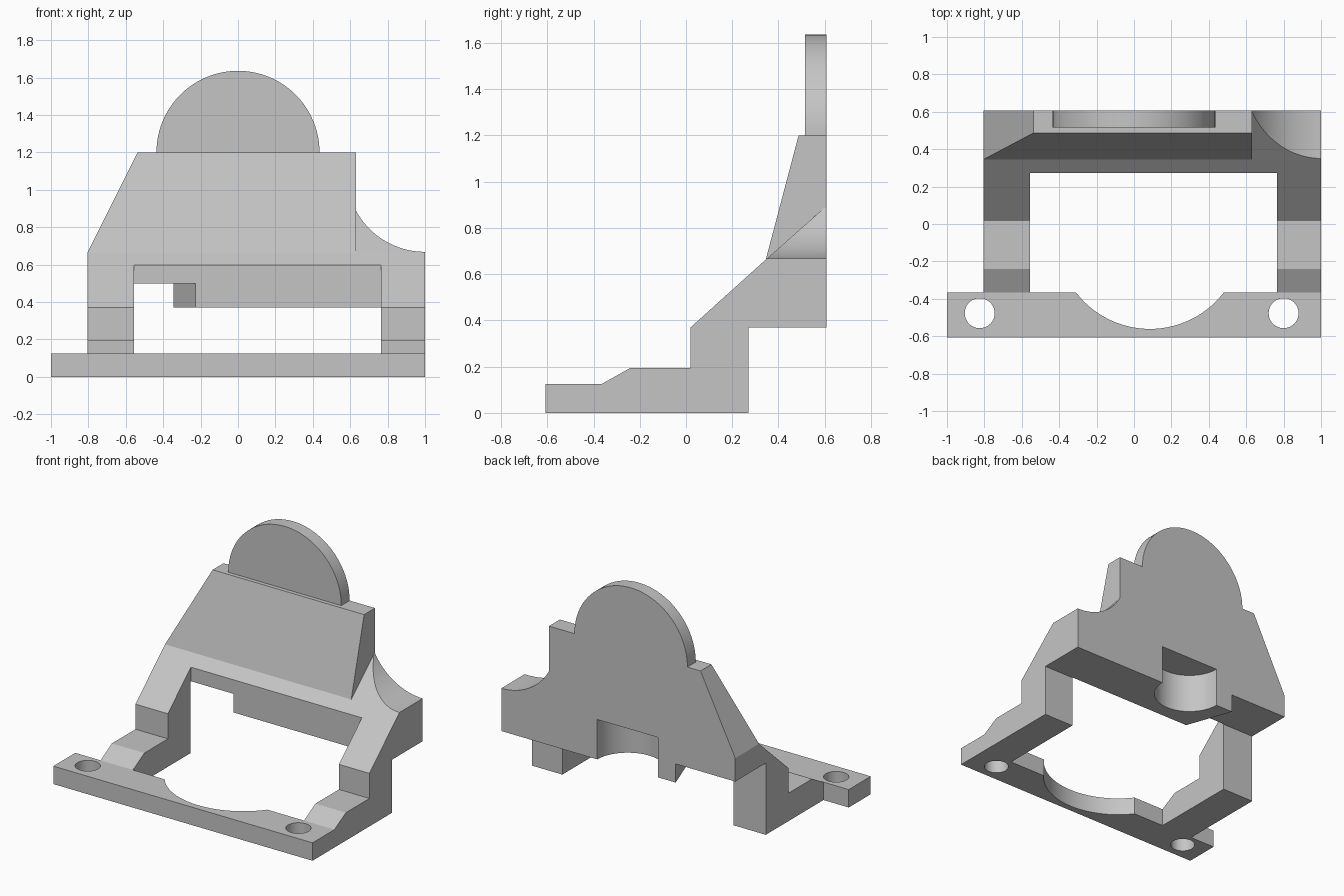
import bpy
import bmesh
from math import cos, sin, pi, radians
from mathutils import Vector

cube = bpy.data.objects.get("Cube")
if cube:
    bpy.data.objects.remove(cube)

grey = bpy.data.materials.new("plain_grey")
grey.use_nodes = True
COLOUR = (0.56, 0.56, 0.56, 1)
grey.diffuse_color = COLOUR
grey.node_tree.nodes["Principled BSDF"].inputs["Base Color"].default_value = COLOUR


def prism(name, points, axis, start, end):
    """Extrude a flat outline along an axis; points use the other two axes in order."""
    def place(a, b):
        return {"x": (start, a, b), "y": (a, start, b), "z": (a, b, start)}[axis]
    bm = bmesh.new()
    face = bm.faces.new([bm.verts.new(place(a, b)) for a, b in points])
    grown = bmesh.ops.extrude_face_region(bm, geom=[face])["geom"]
    shift = Vector([end - start if axis == k else 0 for k in "xyz"])
    bmesh.ops.translate(bm, vec=shift,
                        verts=[v for v in grown if isinstance(v, bmesh.types.BMVert)])
    bmesh.ops.recalc_face_normals(bm, faces=bm.faces)
    mesh = bpy.data.meshes.new(name)
    bm.to_mesh(mesh)
    bm.free()
    mesh.materials.append(grey)
    obj = bpy.data.objects.new(name, mesh)
    bpy.context.collection.objects.link(obj)
    return obj


def arc(cx, cy, r, a0, a1, steps):
    angles = [radians(a0 + (a1 - a0) * i / steps) for i in range(steps + 1)]
    return [(cx + r * cos(a), cy + r * sin(a)) for a in angles]


def disc(cx, cy, r, steps=48):
    return arc(cx, cy, r, 0, 360, steps)[:-1]


def box(x0, x1, y0, y1):
    return [(x0, y0), (x1, y0), (x1, y1), (x0, y1)]


def cut(obj, cutter, operation="DIFFERENCE"):
    mod = obj.modifiers.new(cutter.name, "BOOLEAN")
    mod.operation = operation
    mod.solver = "EXACT"
    mod.object = cutter
    cutter.hide_render = True
    cutter.hide_viewport = True


def finish(obj):
    """Bake the cuts, remove the cutters and smooth only the round walls."""
    cutters = [m.object for m in obj.modifiers]
    graph = bpy.context.evaluated_depsgraph_get()
    obj.data = bpy.data.meshes.new_from_object(obj.evaluated_get(graph))
    obj.modifiers.clear()
    for c in cutters:
        bpy.data.objects.remove(c)
    bpy.ops.object.select_all(action="DESELECT")
    obj.select_set(True)
    bpy.context.view_layer.objects.active = obj
    bpy.ops.object.shade_smooth_by_angle(angle=radians(20))


LEFT, RIGHT, BACK = -0.805, 1.0, 0.607
WALL, SHOULDER, TOP = 0.27, 0.663, 1.2

# Front foot plate with a round scallop and two screw holes
plate = prism("foot_plate", box(-1, 1, -0.607, -0.365), "z", 0, 0.125)
cut(plate, prism("scallop_cutter", disc(0.085, -0.063, 0.498, 96), "z", -0.1, 0.3))
for i, hole_x in enumerate((-0.825, 0.8)):
    cut(plate, prism(f"hole_cutter_{i}", disc(hole_x, -0.477, 0.08), "z", -0.1, 0.3))
finish(plate)

# Stepped legs and cross beam, opened in the middle
side = [(-0.365, 0), (-0.365, 0.125), (-0.24, 0.195), (0.02, 0.195), (0.02, 0.37),
        (0.345, SHOULDER), (BACK, SHOULDER), (BACK, 0.37), (WALL, 0.37), (WALL, 0)]
frame = prism("leg_frame", side, "x", LEFT, RIGHT)
cut(frame, prism("window_cutter", box(-0.555, 0.765, -0.7, WALL + 0.003), "z", -0.1, 0.9))
# Slanted clearance under the beam
notch = [(-0.225, WALL), (-0.35, 0.62), (-0.9, 0.62), (-0.9, WALL)]
cut(frame, prism("notch_cutter", notch, "z", 0.3, 0.5))
# Round pocket in the back
cut(frame, prism("pocket_cutter", disc(0.025, BACK, 0.235), "z", 0.3, 0.648))
finish(frame)

# Leaning back panel with one raked side
panel_side = [(0.345, SHOULDER), (0.487, TOP), (BACK, TOP), (BACK, SHOULDER)]
panel = prism("back_panel", panel_side, "x", LEFT, 0.632)
rake = [(LEFT, SHOULDER), (-0.537, TOP), (-0.6, TOP + 0.1), (-1, TOP + 0.1), (-1, SHOULDER - 0.1),
        (LEFT - 0.05, SHOULDER - 0.1)]
cut(panel, prism("rake_cutter", rake, "y", 0, 1))
finish(panel)

# Hollow-curved gusset beside the panel
gusset_side = [(0.345, SHOULDER), (BACK, 0.895), (BACK, SHOULDER)]
gusset = prism("curved_gusset", gusset_side, "x", 0.632, RIGHT)
cut(gusset, prism("gusset_cutter", disc(1.0, 1.088, 0.42, 96), "y", 0, 1))
finish(gusset)

# Half-round tab on top
tab = prism("round_tab", arc(0, TOP, 0.436, 0, 180, 48), "y", 0.515, BACK)
finish(tab)
